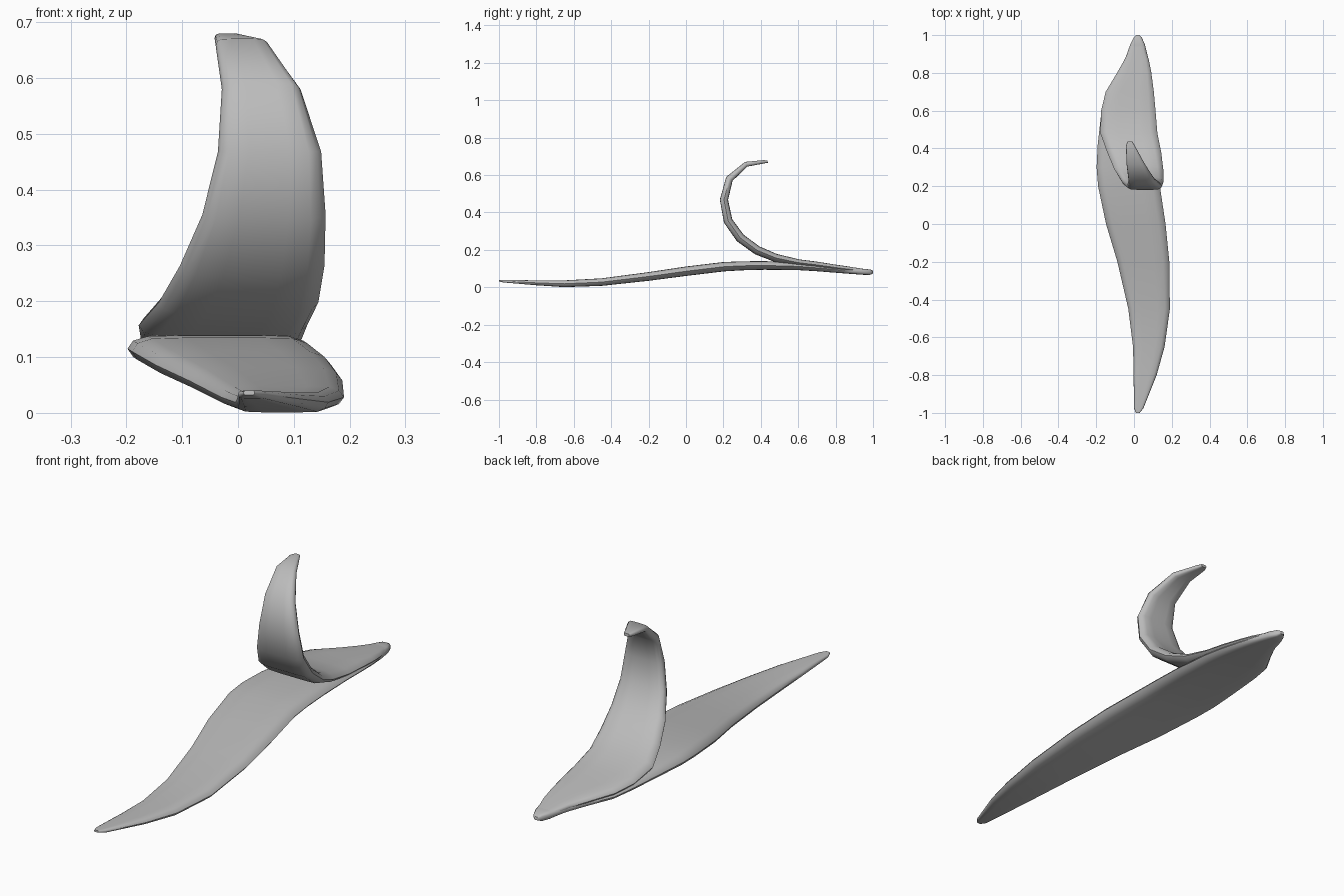
import bpy, bmesh, math
from mathutils import Vector

grey = bpy.data.materials.new("plain grey")
grey.diffuse_color = (0.5, 0.5, 0.5, 1)

# Leaf cross-section: (fraction across the width, fraction of half thickness)
half = [(0, 0), (0.03, 0.6), (0.11, 0.93), (0.3, 1), (0.5, 1),
        (0.7, 1), (0.88, 0.95), (0.96, 0.6), (1, 0)]
section = half + [(u, -v) for u, v in half[-2:0:-1]]


def blade(name, stations):
    """Loft the section along stations of (y, z, left x, right x, half thickness)."""
    bm = bmesh.new()
    rings = []
    for i, (y, z, left, right, t) in enumerate(stations):
        a, b = stations[max(i - 1, 0)], stations[min(i + 1, len(stations) - 1)]
        d = Vector((0, b[0] - a[0], b[1] - a[1])).normalized()
        n = Vector((0, -d.z, d.y))
        rings.append([bm.verts.new(Vector((left + (right - left) * u, y, z)) + n * v * t)
                      for u, v in section])
    k = len(section)
    for r, s in zip(rings, rings[1:]):
        for j in range(k):
            bm.faces.new((r[j], r[(j + 1) % k], s[(j + 1) % k], s[j]))
    bm.faces.new(rings[0])
    bm.faces.new(rings[-1][::-1])
    bmesh.ops.recalc_face_normals(bm, faces=bm.faces)
    me = bpy.data.meshes.new(name)
    bm.to_mesh(me)
    bm.free()
    me.materials.append(grey)
    ob = bpy.data.objects.new(name, me)
    bpy.context.collection.objects.link(ob)
    bpy.context.view_layer.objects.active = ob
    ob.select_set(True)
    bpy.ops.object.shade_smooth_by_angle(angle=math.radians(50))
    ob.select_set(False)


# Long, gently waved lower leaf
blade("lower_leaf", [
    (-1.0, 0.036, 0.01, 0.03, 0.004), (-0.975, 0.033, 0.0, 0.05, 0.007),
    (-0.8, 0.024, -0.002, 0.12, 0.013), (-0.65, 0.019, -0.005, 0.162, 0.018),
    (-0.45, 0.028, -0.03, 0.19, 0.02), (-0.2, 0.058, -0.088, 0.187, 0.023),
    (0.0, 0.086, -0.148, 0.167, 0.025), (0.2, 0.11, -0.19, 0.137, 0.025),
    (0.3, 0.115, -0.198, 0.13, 0.024), (0.42, 0.117, -0.192, 0.124, 0.023),
    (0.6, 0.112, -0.172, 0.113, 0.02), (0.7, 0.104, -0.148, 0.104, 0.018),
    (0.8, 0.095, -0.088, 0.09, 0.017), (0.88, 0.088, -0.045, 0.075, 0.016),
    (0.95, 0.083, -0.02, 0.058, 0.016), (0.985, 0.081, -0.003, 0.042, 0.014),
    (1.0, 0.081, 0.01, 0.028, 0.007)])

# Upper leaf that peels off the lower one and curls over
blade("curled_leaf", [
    (0.95, 0.086, -0.015, 0.052, 0.012), (0.87, 0.097, -0.05, 0.078, 0.014),
    (0.8, 0.106, -0.09, 0.092, 0.015), (0.7, 0.12, -0.15, 0.105, 0.017),
    (0.6, 0.132, -0.174, 0.114, 0.018), (0.48, 0.157, -0.178, 0.124, 0.022),
    (0.38, 0.198, -0.142, 0.144, 0.024), (0.29, 0.264, -0.104, 0.155, 0.025),
    (0.225, 0.355, -0.064, 0.157, 0.024), (0.203, 0.468, -0.036, 0.149, 0.022),
    (0.232, 0.58, -0.029, 0.112, 0.02), (0.322, 0.658, -0.04, 0.055, 0.014),
    (0.415, 0.671, -0.042, 0.004, 0.009), (0.437, 0.672, -0.034, -0.008, 0.006)])
